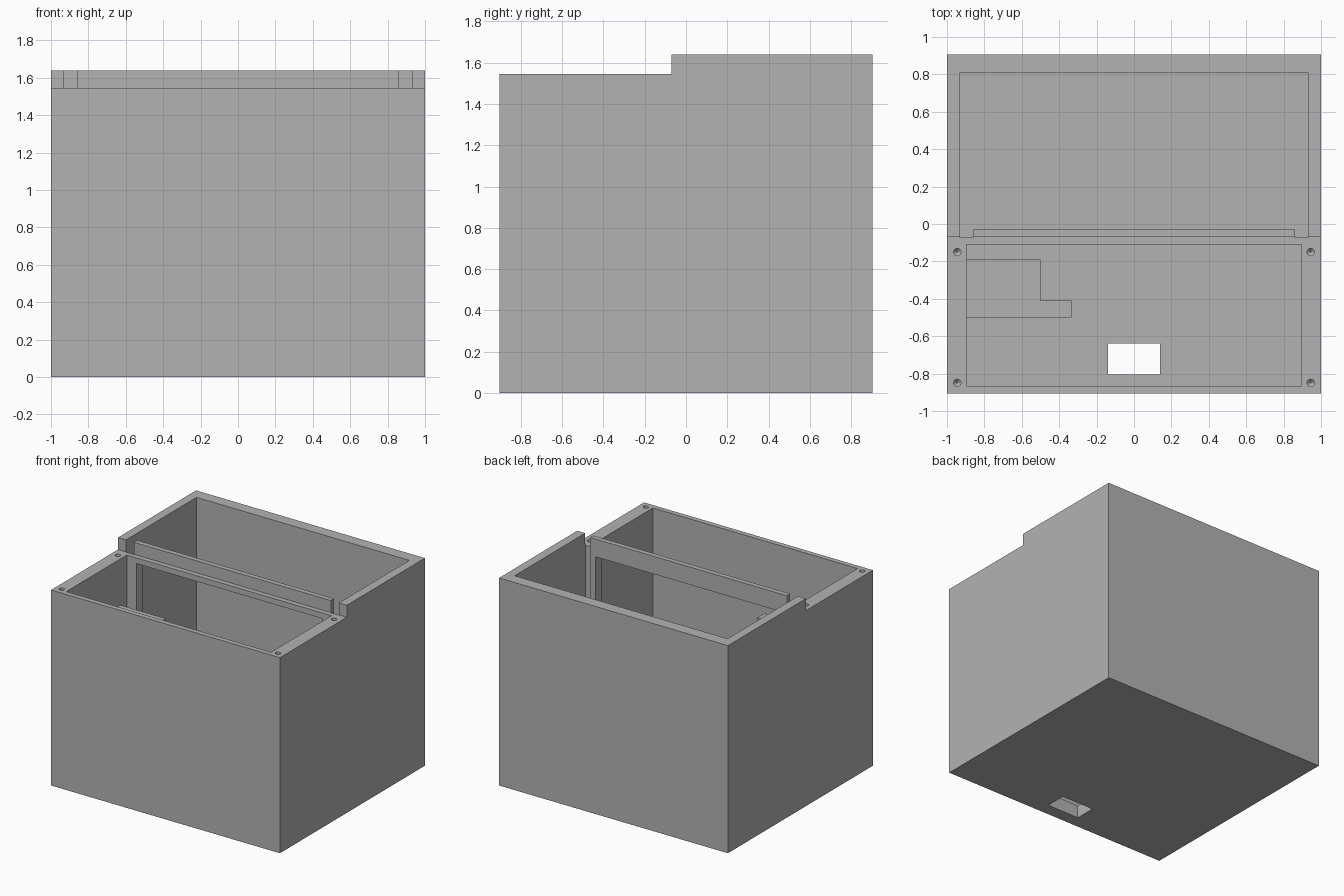
import bpy, bmesh

if "Cube" in bpy.data.objects:
    bpy.data.objects.remove(bpy.data.objects["Cube"])

TOP, STEP, FLOOR = 1.64, 1.545, 0.10

grey = bpy.data.materials.new("plain grey")
grey.diffuse_color = (0.45, 0.45, 0.45, 1)
grey.use_nodes = True
grey.node_tree.nodes["Principled BSDF"].inputs["Base Color"].default_value = grey.diffuse_color


def prism(name, outline, axis, lo, hi):
    """Extrude a 2D outline along x (outline = y,z) or z (outline = x,y)."""
    bm = bmesh.new()
    place = (lambda a, b: (lo, a, b)) if axis == "x" else (lambda a, b: (a, b, lo))
    face = bm.faces.new([bm.verts.new(place(a, b)) for a, b in outline])
    new = bmesh.ops.extrude_face_region(bm, geom=[face])["geom"]
    shift = (hi - lo, 0, 0) if axis == "x" else (0, 0, hi - lo)
    bmesh.ops.translate(bm, vec=shift, verts=[v for v in new if isinstance(v, bmesh.types.BMVert)])
    bmesh.ops.recalc_face_normals(bm, faces=bm.faces)
    mesh = bpy.data.meshes.new(name)
    bm.to_mesh(mesh)
    bm.free()
    mesh.materials.append(grey)
    obj = bpy.data.objects.new(name, mesh)
    bpy.context.collection.objects.link(obj)
    return obj


def box(name, x0, x1, y0, y1, z0, z1):
    return prism(name, [(x0, y0), (x1, y0), (x1, y1), (x0, y1)], "z", z0, z1)


def cut(target, cutter):
    mod = target.modifiers.new("cut", 'BOOLEAN')
    mod.operation = 'DIFFERENCE'
    mod.solver = 'EXACT'
    mod.object = cutter
    bpy.context.view_layer.objects.active = target
    bpy.ops.object.modifier_apply(modifier=mod.name)
    bpy.data.objects.remove(cutter)


# Outer case with the lower front rim
case = prism("case", [(-0.905, 0), (0.905, 0), (0.905, TOP), (-0.07, TOP),
                      (-0.07, STEP), (-0.905, STEP)], "x", -1, 1)

# Rear compartment, with a slot at each end of the raised divider
cut(case, prism("rear_cavity", [(-0.93, -0.072), (-0.86, -0.072), (-0.86, -0.03),
                                (0.86, -0.03), (0.86, -0.072), (0.93, -0.072),
                                (0.93, 0.81), (-0.93, 0.81)], "z", FLOOR, 1.8))
# Front compartment
cut(case, box("front_cavity", -0.895, 0.895, -0.865, -0.11, FLOOR, 1.8))
# Wide opening through the divider
cut(case, box("divider_opening", -0.81, 0.81, -0.2, 0.1, 0.15, 1.50))
# Cable hole through the floor
cut(case, box("floor_hole", -0.14, 0.14, -0.805, -0.64, -0.1, 0.3))

# Screw holes with a conical bottom
for x in (-0.945, 0.945):
    for y in (-0.15, -0.85):
        bpy.ops.mesh.primitive_cylinder_add(vertices=24, radius=0.02, depth=0.4,
                                            location=(x, y, STEP))
        drill = bpy.context.object
        for v in drill.data.vertices:
            if v.co.z < 0:
                v.co.x *= 0.05
                v.co.y *= 0.05
                v.co.z = -0.17
        # straight upper shaft above the tip
        bm = bmesh.new()
        bm.from_mesh(drill.data)
        sides = [e for e in bm.edges if abs(e.verts[0].co.z - e.verts[1].co.z) > 0.1]
        ring = bmesh.ops.subdivide_edges(bm, edges=sides, cuts=1)["geom_inner"]
        for v in {g for g in ring if isinstance(g, bmesh.types.BMVert)}:
            k = 0.02 / v.co.xy.length
            v.co.x, v.co.y, v.co.z = v.co.x * k, v.co.y * k, -0.15
        bm.to_mesh(drill.data)
        bm.free()
        drill.data.materials.append(grey)
        cut(case, drill)

# Stepped support block against the left wall
prism("support_block", [(-0.90, -0.50), (-0.335, -0.50), (-0.335, -0.41),
                        (-0.50, -0.41), (-0.50, -0.19), (-0.90, -0.19)], "z", FLOOR - 0.01, 1.18)
